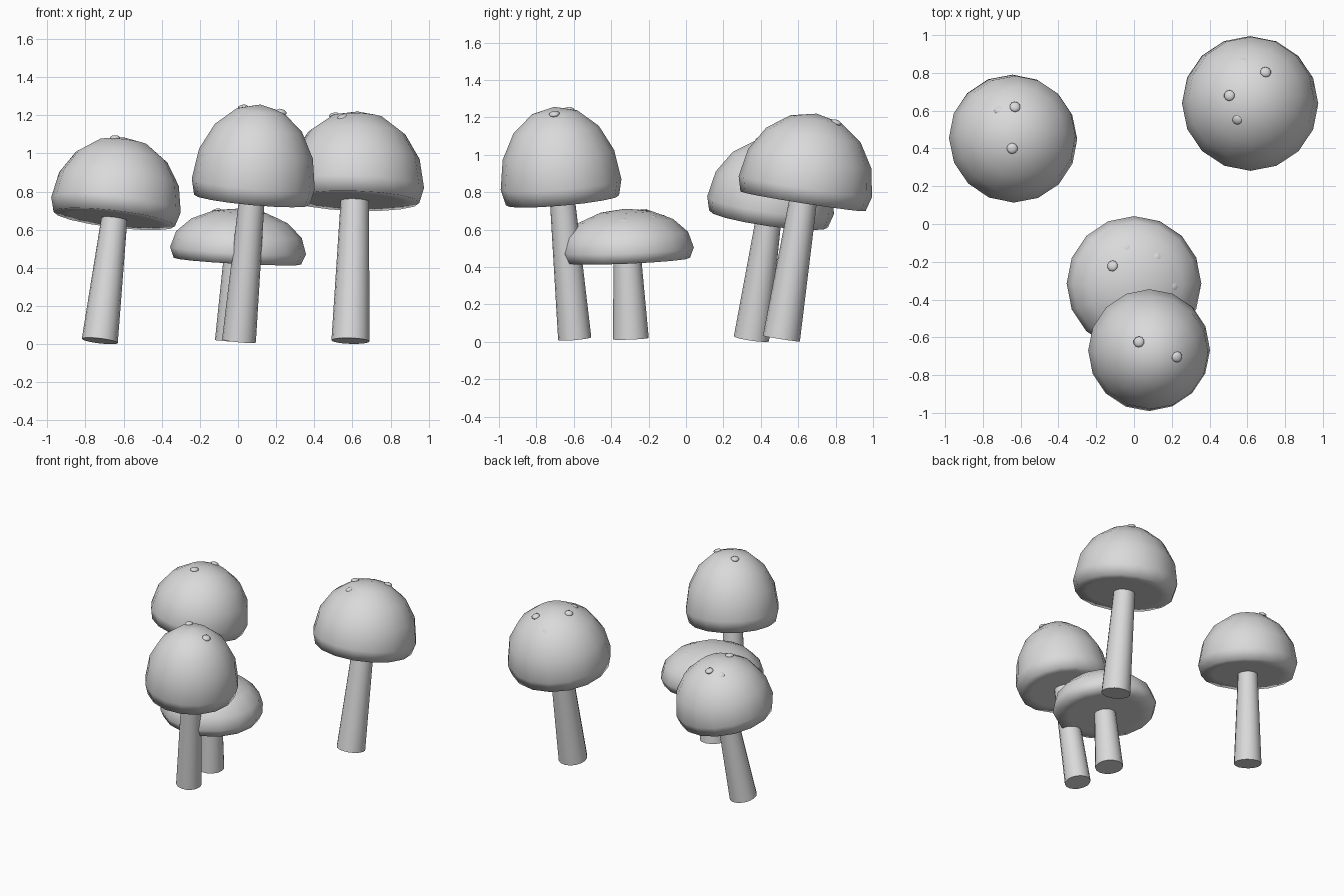
import bpy, bmesh, math
from mathutils import Vector, Matrix
from mathutils.bvhtree import BVHTree

if "Cube" in bpy.data.objects:
    bpy.data.objects.remove(bpy.data.objects["Cube"])

UP = Vector((0, 0, 1))
grey = bpy.data.materials.new("plain_grey")
grey.diffuse_color = (0.7, 0.7, 0.7, 1)
grey.use_nodes = True
grey.node_tree.nodes["Principled BSDF"].inputs["Base Color"].default_value = grey.diffuse_color


def finish(bm, name, smooth_all=True):
    me = bpy.data.meshes.new(name)
    bm.to_mesh(me)
    bm.free()
    me.materials.append(grey)
    ob = bpy.data.objects.new(name, me)
    bpy.context.collection.objects.link(ob)
    if smooth_all:
        for p in me.polygons:
            p.use_smooth = True
    else:
        bpy.context.view_layer.objects.active = ob
        ob.select_set(True)
        bpy.ops.object.shade_smooth_by_angle(angle=math.radians(50))
        ob.select_set(False)
    return ob


def frame(pos, axis):
    return Matrix.Translation(pos) @ UP.rotation_difference(axis).to_matrix().to_4x4()


def mushroom(name, base, centre, R, H, c, r0, r1, spots):
    base, centre = Vector(base), Vector(centre)
    axis = (centre - base).normalized()

    # cap: half ball with a flattened underside
    bm = bmesh.new()
    bmesh.ops.create_uvsphere(bm, u_segments=16, v_segments=8, radius=1)
    for v in bm.verts:
        if v.co.z < -0.01:
            if v.co.z > -0.5:      # rim ring tucks in slightly
                v.co.x *= 1.015
                v.co.y *= 1.015
            v.co = (v.co.x * R, v.co.y * R, -c)
        else:
            v.co = (v.co.x * R, v.co.y * R, v.co.z * H)
    bm.transform(frame(centre, axis))
    bm.normal_update()
    tree = BVHTree.FromBMesh(bm)
    finish(bm, name + "_cap")

    # stem: tapered tube ending just inside the cap
    length = (centre - base).length - c + 0.01
    bm = bmesh.new()
    bmesh.ops.create_cone(bm, cap_ends=True, segments=16, radius1=r0, radius2=r1, depth=length)
    bm.transform(frame(base + axis * length / 2, axis))
    finish(bm, name + "_stem", False)

    # spots: small flattened balls lying on the cap
    for i, (x, y, lift) in enumerate(spots):
        hit, n, _, _ = tree.ray_cast(Vector((x, y, 3)), -UP)
        if hit is None:
            continue
        bm = bmesh.new()
        bmesh.ops.create_uvsphere(bm, u_segments=10, v_segments=6, radius=1)
        bm.transform(frame(hit + n * lift, n) @ Matrix.Diagonal((0.029, 0.029, 0.014, 1)))
        finish(bm, f"{name}_spot_{i + 1}")


OUT, SUNK = 0.001, -0.011
mushroom("left_mushroom", (-0.725, 0.35, 0.017), (-0.64, 0.452, 0.73),
         0.342, 0.36, 0.075, 0.095, 0.068,
         [(-0.63, 0.62, OUT), (-0.645, 0.40, OUT), (-0.717, 0.61, SUNK)])
mushroom("short_mushroom", (-0.025, -0.295, 0.017), (0, -0.315, 0.49),
         0.357, 0.222, 0.055, 0.096, 0.074,
         [(-0.114, -0.222, OUT), (0.125, -0.17, SUNK), (0.215, -0.333, SUNK), (-0.04, -0.12, SUNK)])
mushroom("front_mushroom", (0.005, -0.595, 0.017), (0.08, -0.668, 0.84),
         0.324, 0.42, 0.085, 0.089, 0.067,
         [(0.026, -0.624, OUT), (0.228, -0.704, OUT)])
mushroom("right_mushroom", (0.59, 0.51, 0.017), (0.615, 0.638, 0.83),
         0.361, 0.395, 0.08, 0.10, 0.074,
         [(0.697, 0.804, OUT), (0.505, 0.68, OUT), (0.545, 0.55, -0.006), (0.574, 0.868, SUNK)])
